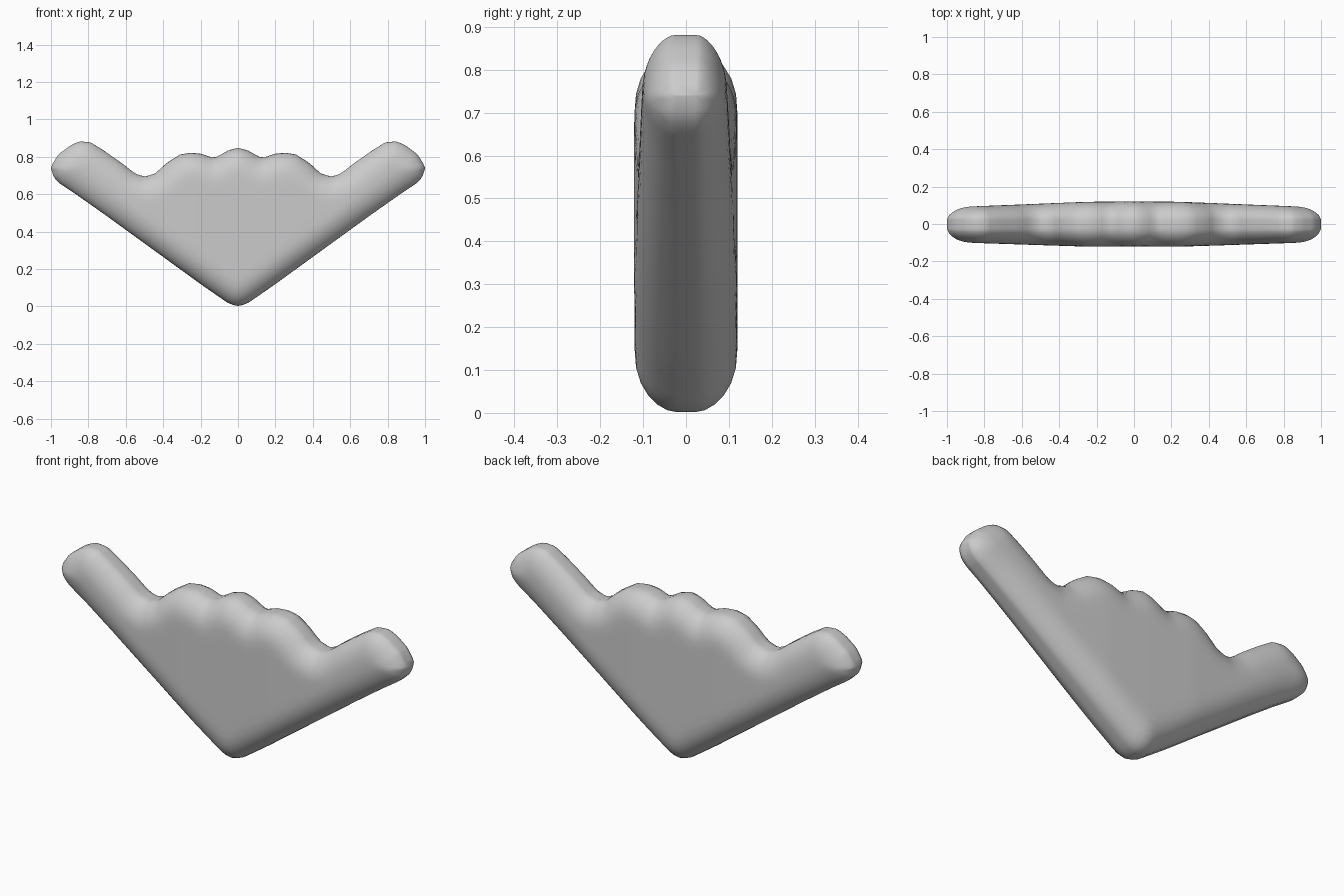
import bpy, bmesh, math
from mathutils import Vector

if "Cube" in bpy.data.objects:
    bpy.data.objects.remove(bpy.data.objects["Cube"])

# Half outline (x, z), mirrored in x
TOP = [(0, .847), (.05, .836), (.09, .812), (.13, .792), (.19, .815), (.25, .822), (.31, .812),
       (.38, .768), (.44, .712), (.50, .693), (.55, .71), (.62, .765), (.72, .835),
       (.79, .878), (.85, .882), (.90, .858), (.96, .812), (.99, .765), (1, .742)]
BOTTOM = [(0, .002), (.045, .012), (.10, .05), (.19, .112), (.30, .192), (.50, .337),
          (.70, .482), (.85, .588), (.95, .655), (.985, .69), (1, .738)]


def height(profile, x):
    x = abs(x)
    for (x0, z0), (x1, z1) in zip(profile, profile[1:]):
        if x <= x1:
            return z0 + (z1 - z0) * (x - x0) / (x1 - x0)
    return profile[-1][1]


right = BOTTOM + TOP[::-1]
outline = [Vector(p) for p in right] + [Vector((-x, z)) for x, z in right[::-1]]
segments = [(a, b) for a, b in zip(outline, outline[1:] + outline[:1]) if (b - a).length > 1e-6]


def edge_distance(p):
    best = 9
    for a, b in segments:
        d = b - a
        t = max(0, min(1, (p - a).dot(d) / d.length_squared))
        best = min(best, (p - a - d * t).length)
    return best


def half_thickness(x, z):
    # rounded rim, flat body, slimmer arms, narrower rim at the bottom point
    k = min(1, max(0, (abs(x) - .25) / .6))
    full = .12 - .022 * k
    radius = .125 + .005 * k
    u = min(1, edge_distance(Vector((x, z))) / radius)
    return .025 + (full - .025) * (1 - (1 - u) ** 2) ** .6


# Columns across the span, rows from lower to upper edge
COLS, ROWS = 45, 22
half = [math.sin(i / COLS * math.pi / 2) * .5 + .5 * i / COLS for i in range(COLS + 1)]
xs = [-x for x in half[:0:-1]] + half

bm = bmesh.new()
front, back = [], []
for x in xs:
    lo, hi = height(BOTTOM, x), height(TOP, x)
    f, b = [], []
    for j in range(ROWS + 1):
        z = lo + (hi - lo) * (.5 - .5 * math.cos(math.pi * j / ROWS))
        y = half_thickness(x, z)
        # the front of the arms is slightly fuller than the back
        f.append(bm.verts.new((x, -y * (1 + .04 * abs(x)), z)))
        b.append(bm.verts.new((x, y * (1 - .04 * abs(x)), z)))
    front.append(f)
    back.append(b)

n = len(xs)
for i in range(n - 1):
    for j in range(ROWS):
        for g in (front, back):
            bm.faces.new((g[i][j], g[i + 1][j], g[i + 1][j + 1], g[i][j + 1]))
    # rim along the lower and upper edges
    for j in (0, ROWS):
        bm.faces.new((front[i][j], front[i + 1][j], back[i + 1][j], back[i][j]))
# rim at the two arm tips
for i in (0, n - 1):
    for j in range(ROWS):
        bm.faces.new((front[i][j], front[i][j + 1], back[i][j + 1], back[i][j]))

bmesh.ops.remove_doubles(bm, verts=bm.verts, dist=.0008)
# soften the surface a little
bmesh.ops.smooth_vert(bm, verts=bm.verts, factor=.4,
                      use_axis_x=False, use_axis_y=True, use_axis_z=False)
bmesh.ops.recalc_face_normals(bm, faces=bm.faces)

mesh = bpy.data.meshes.new("winged_cushion")
bm.to_mesh(mesh)
bm.free()
cushion = bpy.data.objects.new("winged_cushion", mesh)
bpy.context.collection.objects.link(cushion)
for p in mesh.polygons:
    p.use_smooth = True
